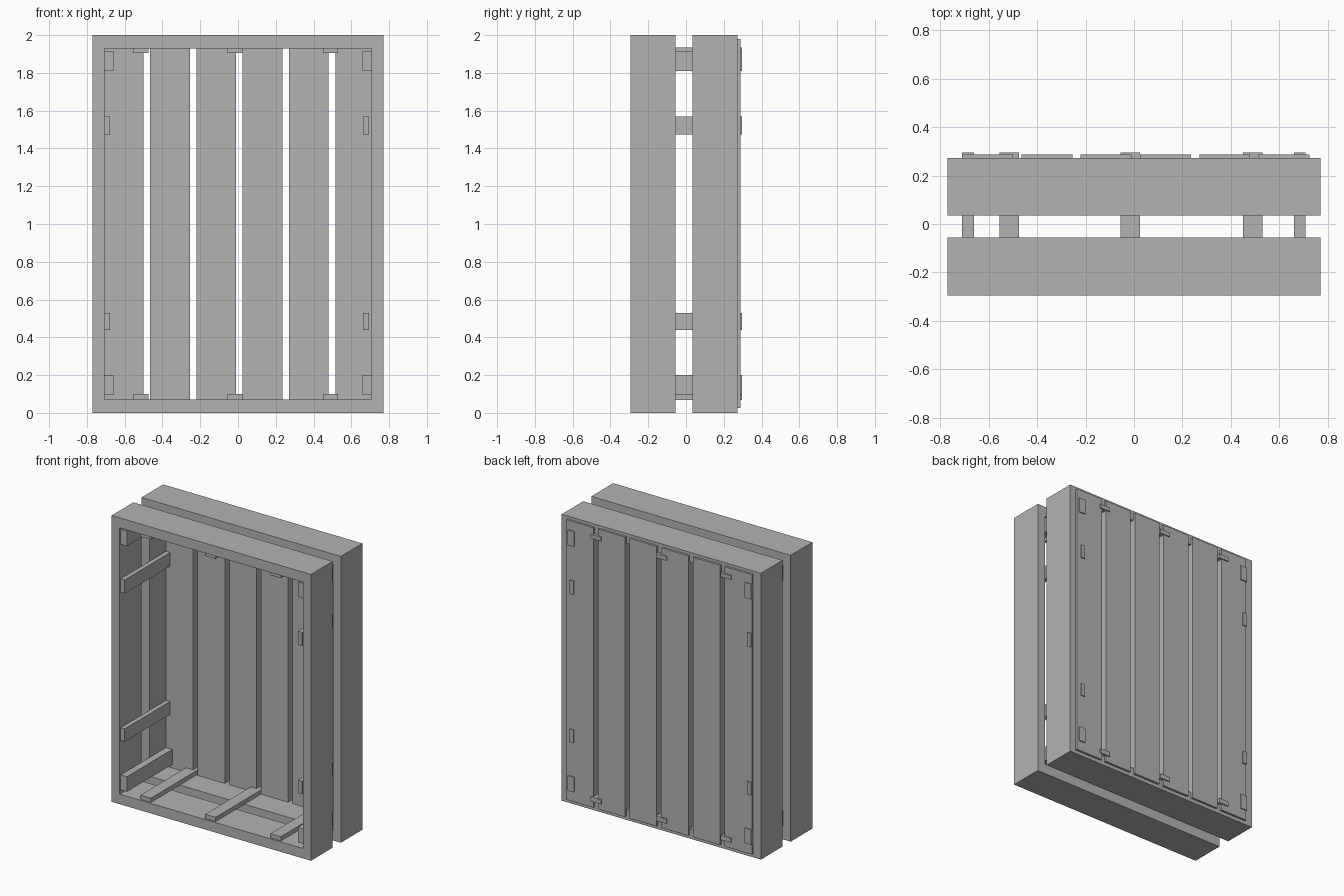
import bpy

if "Cube" in bpy.data.objects:
    bpy.data.objects.remove(bpy.data.objects["Cube"], do_unlink=True)

GREY = (0.45, 0.45, 0.45, 1)
wood = bpy.data.materials.new("plain grey")
wood.use_nodes = True
wood.diffuse_color = GREY
wood.node_tree.nodes["Principled BSDF"].inputs["Base Color"].default_value = GREY


def board(name, x, y, z):
    """Box spanning the given (low, high) range on each axis."""
    spans = (x, y, z)
    bpy.ops.mesh.primitive_cube_add(size=1, location=[(a + b) / 2 for a, b in spans])
    ob = bpy.context.object
    ob.name = name
    ob.scale = [b - a for a, b in spans]
    bpy.ops.object.transform_apply(location=False, rotation=False, scale=True)
    ob.data.materials.append(wood)
    return ob


W, H, T_SIDE, T_END = 0.77, 2.0, 0.062, 0.07

# Two rectangular frames, one behind the other
for label, depth in (("front", (-0.295, -0.055)), ("back", (0.035, 0.273))):
    board(f"{label}_bottom_board", (-W, W), depth, (0, T_END))
    board(f"{label}_top_board", (-W, W), depth, (H - T_END, H))
    board(f"{label}_right_board", (-W, T_SIDE - W), depth, (T_END, H - T_END))
    board(f"{label}_left_board", (W - T_SIDE, W), depth, (T_END, H - T_END))

# Six upright slats closing the back
for i in range(6):
    x = -0.71 + i * 0.245
    board(f"back_slat_{i + 1}", (x, x + 0.21), (0.218, 0.288), (0.025, 1.98))

# Battens joining the frames along the side walls
RUN = (-0.283, 0.296)
for label, z, right, left in (
        ("low", (0.095, 0.2), (-0.71, -0.66), (0.66, 0.709)),
        ("lower_middle", (0.44, 0.53), (-0.708, -0.677), (0.662, 0.693)),
        ("upper_middle", (1.475, 1.57), (-0.708, -0.677), (0.662, 0.693)),
        ("high", (1.81, 1.915), (-0.71, -0.66), (0.66, 0.709))):
    board(f"right_{label}_batten", right, RUN, z)
    board(f"left_{label}_batten", left, RUN, z)

# Flat battens joining the frames along the floor and ceiling
for i, x in enumerate((-0.555, -0.055, 0.45)):
    board(f"floor_batten_{i + 1}", (x, x + 0.08), RUN, (0.068, 0.1))
    board(f"ceiling_batten_{i + 1}", (x, x + 0.08), RUN, (1.905, 1.934))
